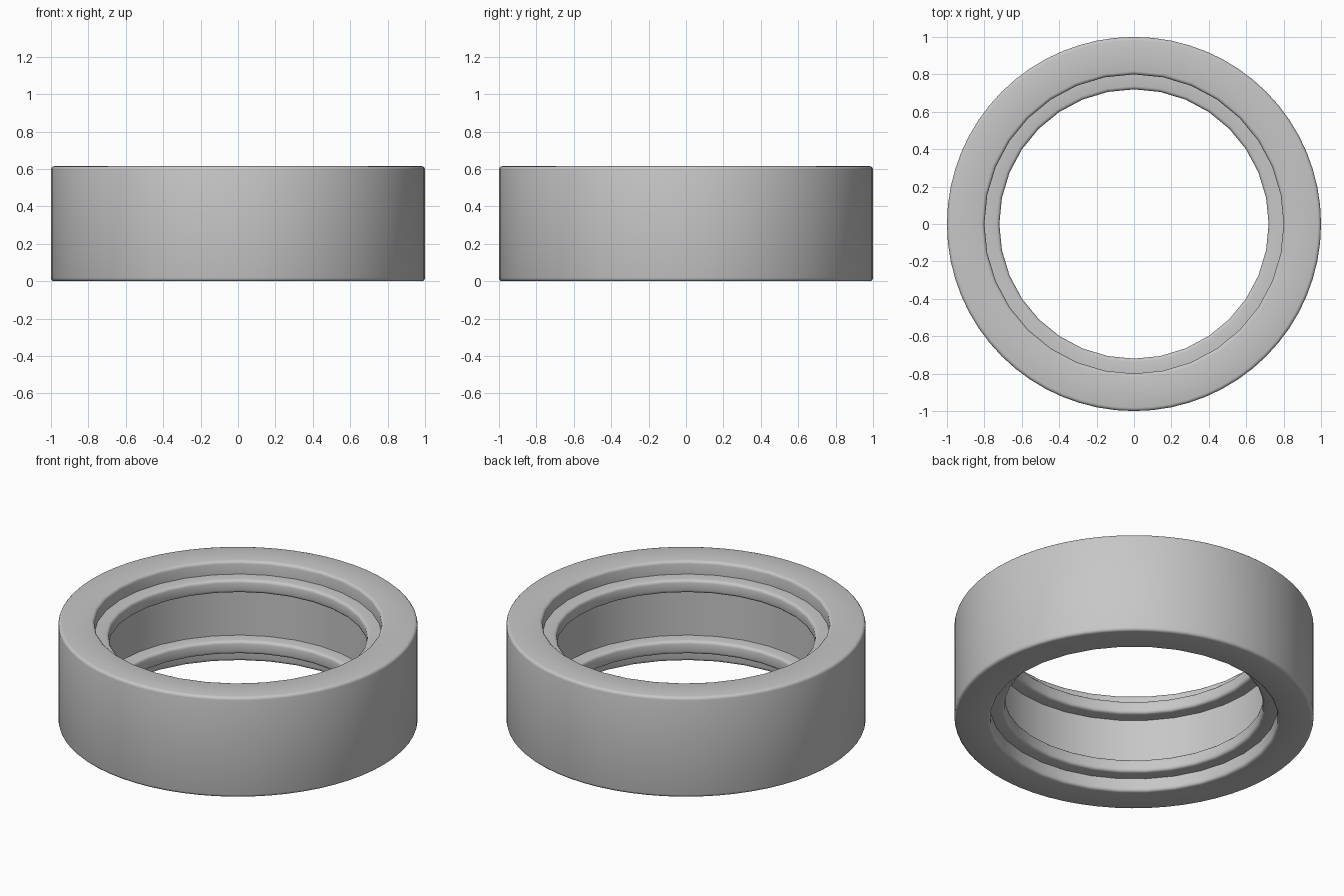
import bpy, bmesh, math
from mathutils import Vector

cube = bpy.data.objects.get("Cube")
if cube:
    bpy.data.objects.remove(cube, do_unlink=True)

SEGMENTS = 64
HEIGHT = 0.615
OUTER, GROOVE, BORE = 1.0, 0.80, 0.72   # radii
STEP = 0.08                             # recess depth and lip thickness
ROUND = 0.018                           # radius on outward corners

grey = bpy.data.materials.new("plain grey")
grey.use_nodes = True
color = (0.57, 0.57, 0.57, 1)
grey.diffuse_color = color
grey.node_tree.nodes["Principled BSDF"].inputs["Base Color"].default_value = color

# Lower half of the cross-section: radius, height, rounded corner
half = [
    (OUTER, 0, True),
    (GROOVE, 0, True),
    (GROOVE, STEP, False),
    (BORE, STEP, True),
    (BORE, 2 * STEP, True),
    (GROOVE, 2 * STEP, False),
]
section = half + [(r, HEIGHT - z, c) for r, z, c in reversed(half)]


def rounded(points, radius, steps=3):
    """Replace each flagged corner with a short circular arc."""
    result = []
    for i, (r, z, corner) in enumerate(points):
        p = Vector((r, z))
        if not corner:
            result.append(p)
            continue
        before = Vector(points[i - 1][:2])
        after = Vector(points[(i + 1) % len(points)][:2])
        a = (before - p).normalized() * radius
        b = (after - p).normalized() * radius
        for s in range(steps + 1):
            t = math.pi / 2 * s / steps
            result.append(p + a * (1 - math.sin(t)) + b * (1 - math.cos(t)))
    return result


# Revolve the section; the bore side is cut with half as many facets
bm = bmesh.new()
profile = rounded(section, ROUND)
rings = []
for i in range(SEGMENTS):
    angle = 2 * math.pi * i / SEGMENTS
    chord = math.cos(2 * math.pi / SEGMENTS) if i % 2 else 1
    ring = []
    for r, z in profile:
        radius = r * chord if r < 0.9 else r
        ring.append(bm.verts.new((radius * math.cos(angle), radius * math.sin(angle), z)))
    rings.append(ring)
for i, ring in enumerate(rings):
    following = rings[(i + 1) % SEGMENTS]
    for j in range(len(ring)):
        k = (j + 1) % len(ring)
        bm.faces.new((ring[j], ring[k], following[k], following[j]))
bmesh.ops.recalc_face_normals(bm, faces=bm.faces)

mesh = bpy.data.meshes.new("grooved_ring")
bm.to_mesh(mesh)
bm.free()
mesh.materials.append(grey)
ring_object = bpy.data.objects.new("grooved_ring", mesh)
bpy.context.collection.objects.link(ring_object)

# Smooth the curved walls and keep the inside corners sharp
bpy.context.view_layer.objects.active = ring_object
ring_object.select_set(True)
bpy.ops.object.shade_smooth_by_angle(angle=math.radians(40))
